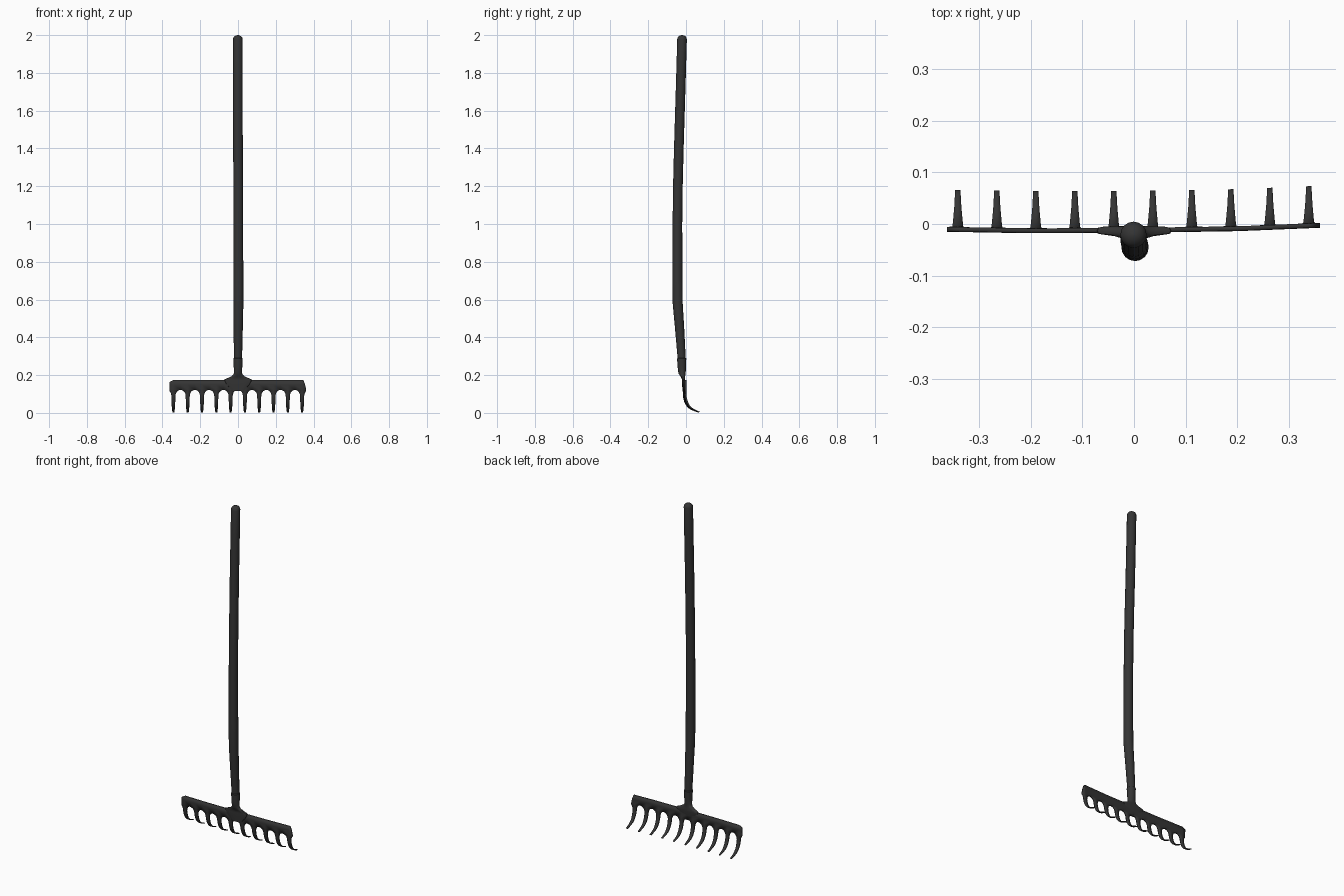
import bpy, bmesh, math

if "Cube" in bpy.data.objects:
    bpy.data.objects.remove(bpy.data.objects["Cube"])


def finish(name, bm, angle=40):
    bmesh.ops.recalc_face_normals(bm, faces=bm.faces)
    me = bpy.data.meshes.new(name)
    bm.to_mesh(me)
    bm.free()
    ob = bpy.data.objects.new(name, me)
    bpy.context.collection.objects.link(ob)
    bpy.ops.object.select_all(action='DESELECT')
    bpy.context.view_layer.objects.active = ob
    ob.select_set(True)
    bpy.ops.object.shade_smooth_by_angle(angle=math.radians(angle))
    return ob


def spow(v, p):
    return math.copysign(abs(v) ** p, v)


def loft(name, rings, sides=16):
    """rings: (z, x, y, rx, ry, squareness power), power 1 = ellipse"""
    bm = bmesh.new()
    loops = []
    for z, x, y, rx, ry, p in rings:
        angs = [2 * math.pi * i / sides for i in range(sides)]
        loops.append([bm.verts.new((x + rx * spow(math.cos(a), p),
                                    y + ry * spow(math.sin(a), p), z)) for a in angs])
    for a, b in zip(loops, loops[1:]):
        for i in range(sides):
            j = (i + 1) % sides
            bm.faces.new((a[i], a[j], b[j], b[i]))
    bm.faces.new(loops[0])
    bm.faces.new(loops[-1])
    return finish(name, bm)


def lerp(table, v):
    for (a, p), (b, q) in zip(table, table[1:]):
        if v <= b:
            return p + (q - p) * max(0, (v - a) / (b - a))
    return table[-1][1]


# Bowed wooden handle with a domed end
shaft = [(0.21, 0, -0.022, 0.018), (0.29, 0, -0.023, 0.0215), (0.45, 0.001, -0.034, 0.0245),
         (0.58, 0.002, -0.044, 0.0265), (0.7, 0.002, -0.0455, 0.0265), (1.0, 0.001, -0.0455, 0.0255),
         (1.2, 0.001, -0.043, 0.0255), (1.4, 0, -0.038, 0.0255), (1.6, -0.001, -0.032, 0.0255),
         (1.8, -0.001, -0.026, 0.0255), (1.978, -0.001, -0.021, 0.0255)]
shaft += [(1.978 + 0.022 * math.sin(t), -0.001, -0.021, 0.0255 * math.cos(t))
          for t in (0.4, 0.8, 1.2, 1.5)]
loft("handle", [(z, x, y, r, r, 1) for z, x, y, r in shaft])

# Metal socket flaring into flat shoulders on the bar
loft("socket", [(0.115, 0, -0.014, 0.03, 0.004, 0.7), (0.15, 0, -0.014, 0.062, 0.007, 0.6),
                (0.17, 0, -0.013, 0.073, 0.009, 0.5), (0.178, 0, -0.013, 0.071, 0.009, 0.5),
                (0.187, 0, -0.015, 0.048, 0.011, 0.7), (0.197, 0, -0.018, 0.03, 0.014, 0.9),
                (0.208, 0, -0.021, 0.022, 0.019, 1), (0.24, 0, -0.022, 0.0225, 0.022, 1),
                (0.288, 0, -0.023, 0.0245, 0.0245, 1), (0.291, 0, -0.023, 0.0215, 0.0215, 1)])

# Rake head: ten curved tines hanging from one slightly warped bar
PITCH, COUNT = 0.0757, 10
HALF = PITCH / 2
BEND = [(-0.37, 0.003), (-0.2, 0), (0, 0.001), (0.2, 0.004), (0.37, 0.011)]
# row: y, z, tine half width, thickness weight
rows = [(-0.013, 0.174, HALF, 1), (-0.013, 0.15, HALF, 1), (-0.0135, 0.122, HALF, 1)]
for k in range(1, 6):
    t = k / 5 * math.pi / 2
    rows.append((-0.0135 + 0.0015 * k / 5, 0.122 - 0.032 * (1 - math.cos(t)),
                 HALF - 0.027 * math.sin(t), 1))
rows += [(-0.0095, 0.075, 0.0103, 1), (-0.004, 0.057, 0.0097, 1), (0.004, 0.041, 0.009, 0.9),
         (0.016, 0.027, 0.008, 0.8), (0.031, 0.0175, 0.0068, 0.65), (0.047, 0.0105, 0.006, 0.5),
         (0.063, 0.0045, 0.005, 0.4)]

bm = bmesh.new()
layer = bm.verts.layers.deform.verify()


def head_vert(x, y, z, weight):
    right = 0.346 if z > 0.16 else 0.355 if z > 0.14 else 0.361
    if x < -0.36 and z > 0.17:
        z -= 0.011
    x = min(max(x, -0.363), right)
    v = bm.verts.new((x, y + lerp(BEND, x), z))
    v[layer][0] = weight
    return v


for i in range(COUNT):
    cx = (i - (COUNT - 1) / 2) * PITCH - 0.0013
    prev = None
    for y, z, w, wt in rows:
        cur = [head_vert(cx + s * w, y, z, wt) for s in (-1, 0, 1)]
        if prev:
            for k in (0, 1):
                bm.faces.new((prev[k], prev[k + 1], cur[k + 1], cur[k]))
        prev = cur
bmesh.ops.remove_doubles(bm, verts=bm.verts, dist=0.0004)
head = finish("rake_head", bm)
head.vertex_groups.new(name="thickness")
mod = head.modifiers.new("Thickness", 'SOLIDIFY')
mod.thickness = 0.009
mod.offset = 0
mod.vertex_group = "thickness"

# Dark iron finish on everything
mat = bpy.data.materials.new("dark_iron")
mat.diffuse_color = (0.035, 0.035, 0.035, 1)
mat.use_nodes = True
mat.node_tree.nodes["Principled BSDF"].inputs["Base Color"].default_value = mat.diffuse_color
for ob in bpy.context.scene.objects:
    ob.data.materials.append(mat)
